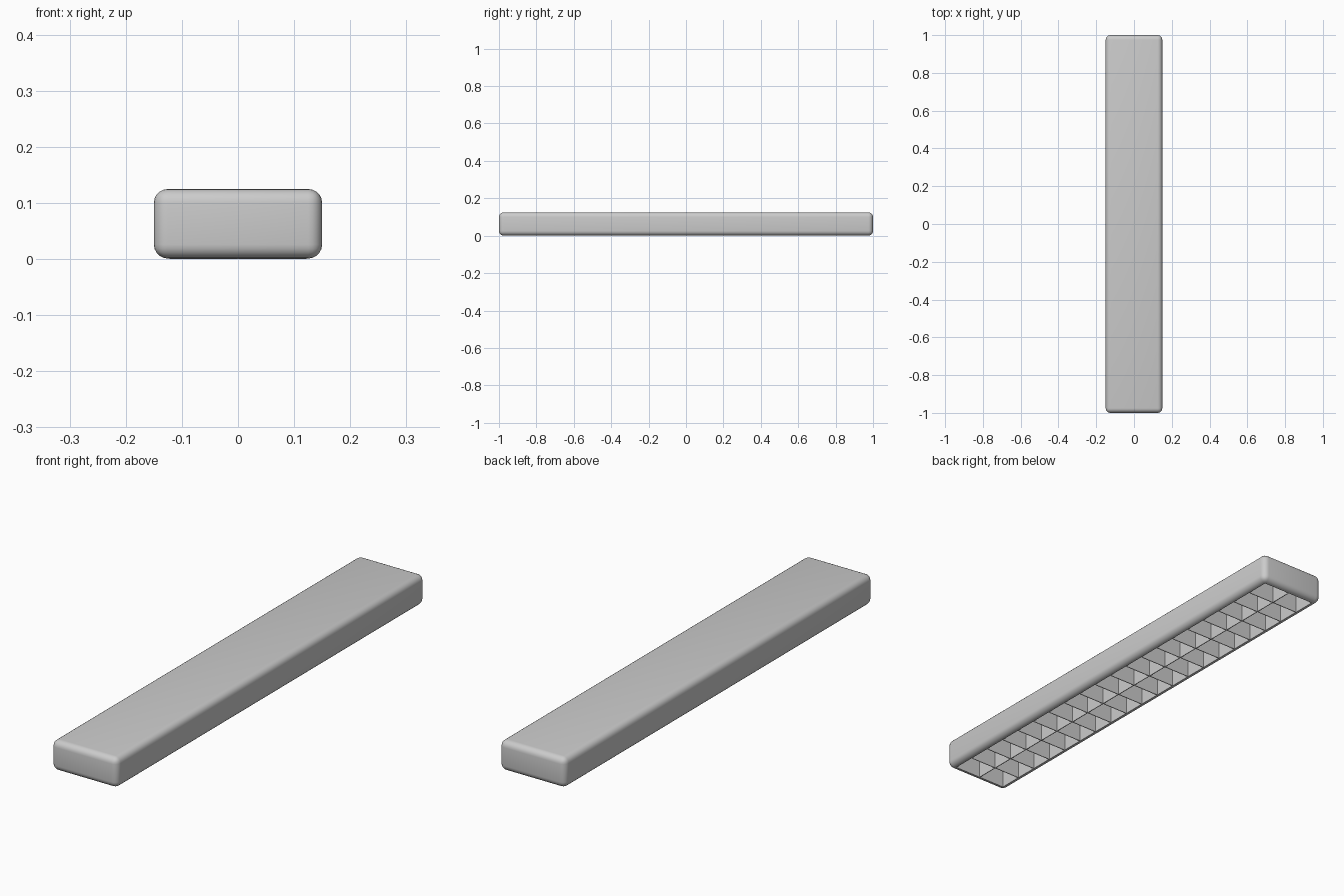
import bpy, bmesh
from mathutils import Matrix

if "Cube" in bpy.data.objects:
    bpy.data.objects.remove(bpy.data.objects["Cube"])

W, L, H = 0.30, 2.0, 0.125      # overall size
R = 0.025                       # edge rounding
RIM = 0.003
DEPTH = 0.098                   # height of the open recess
CELLS = 20
T = 0.003                       # louvre sheet thickness
Z0 = 0.001


def finish(bm, name):
    mesh = bpy.data.meshes.new(name)
    bm.to_mesh(mesh)
    bm.free()
    obj = bpy.data.objects.new(name, mesh)
    bpy.context.collection.objects.link(obj)
    return obj


def add_box(bm, size, loc):
    m = Matrix.Translation(loc) @ Matrix.Diagonal((*size, 1))
    return bmesh.ops.create_cube(bm, size=1, matrix=m)


# Rounded lamp housing with the underside opened into a recess
bm = bmesh.new()
add_box(bm, (W, L, H - Z0), (0, 0, (H + Z0) / 2))
bmesh.ops.bevel(bm, geom=bm.edges[:], offset=R, segments=5, profile=0.5,
                affect='EDGES')
bm.normal_update()
bottom = max((f for f in bm.faces if f.normal.z < -0.99),
             key=lambda f: f.calc_area())
bmesh.ops.inset_region(bm, faces=[bottom], thickness=RIM)
ext = bmesh.ops.extrude_discrete_faces(bm, faces=[bottom])
bmesh.ops.translate(bm, verts=ext['faces'][0].verts[:], vec=(0, 0, DEPTH))
bmesh.ops.recalc_face_normals(bm, faces=bm.faces[:])
housing = finish(bm, "lamp_housing")
bpy.context.view_layer.objects.active = housing
housing.select_set(True)
bpy.ops.object.shade_smooth_by_angle(angle=0.7)

# Louvre grid: one long divider and evenly spaced cross blades
ow, ol = W - 2 * (R + RIM), L - 2 * (R + RIM)
zc = DEPTH / 2
bm = bmesh.new()
add_box(bm, (T, ol, DEPTH), (0, 0, zc))
finish(bm, "long_divider")

bm = bmesh.new()
for i in range(1, CELLS):
    add_box(bm, (ow, T, DEPTH), (0, -ol / 2 + i * ol / CELLS, zc))
finish(bm, "cross_blades")
